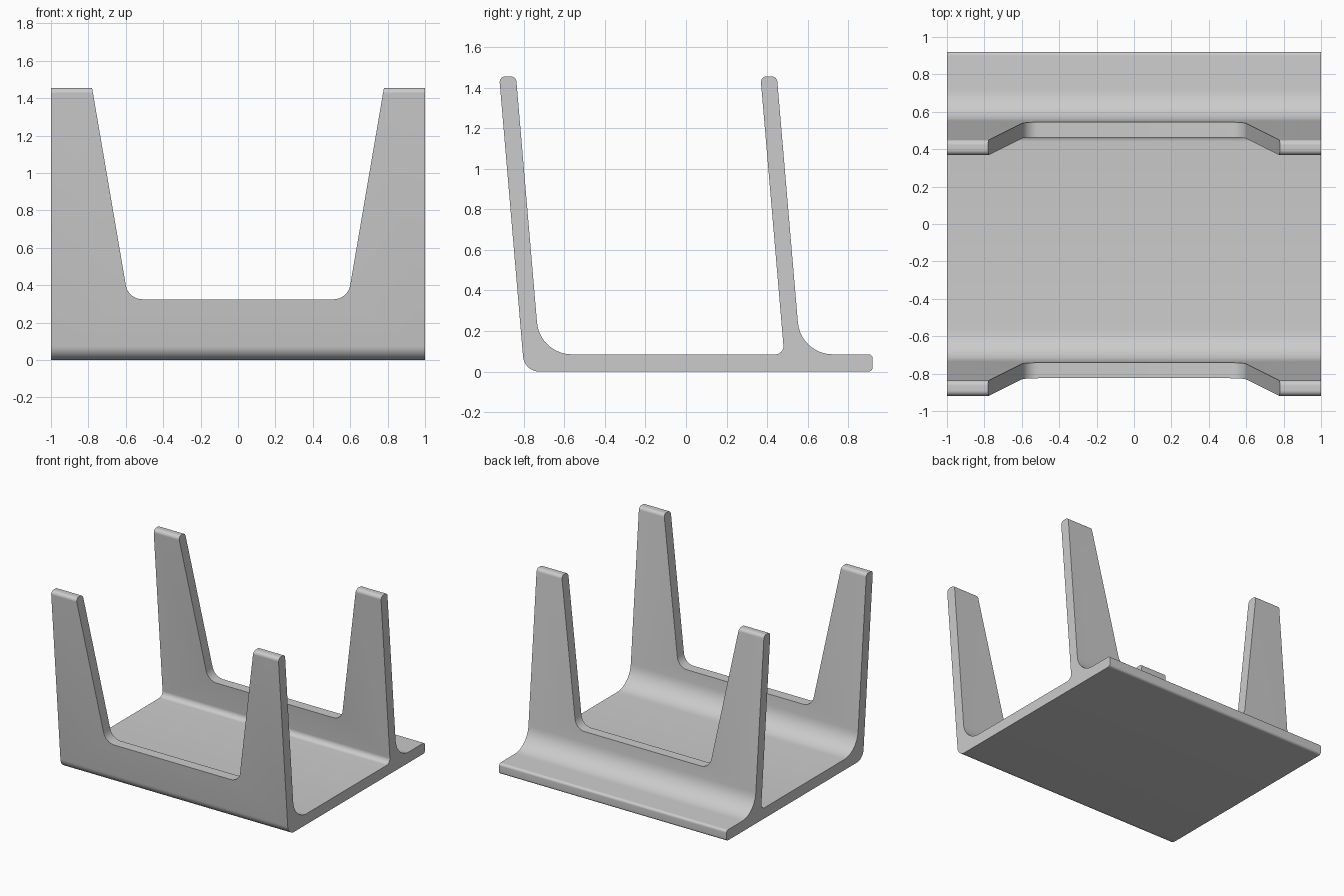
import bpy, bmesh, math
from mathutils import Vector

cube = bpy.data.objects.get("Cube")
if cube:
    bpy.data.objects.remove(cube, do_unlink=True)


def rounded(corners, steps=10):
    """Fillet every (u, v, radius) corner of a closed outline."""
    points = []
    for i, (u, v, radius) in enumerate(corners):
        here = Vector((u, v))
        if radius == 0:
            points.append(here)
            continue
        a = (Vector(corners[i - 1][:2]) - here).normalized()
        b = (Vector(corners[(i + 1) % len(corners)][:2]) - here).normalized()
        half = a.angle(b) / 2
        centre = here + (a + b).normalized() * radius / math.sin(half)
        start = here + a * radius / math.tan(half) - centre
        end = here + b * radius / math.tan(half) - centre
        sweep = math.pi - 2 * half
        for k in range(steps + 1):
            t = k / steps
            points.append(centre + (start * math.sin((1 - t) * sweep)
                                    + end * math.sin(t * sweep)) / math.sin(sweep))
    return points


def prism(name, outline, place, depth):
    """Extrude an outline along the vector depth."""
    bm = bmesh.new()
    face = bm.faces.new([bm.verts.new(place(p)) for p in outline])
    grown = bmesh.ops.extrude_face_region(bm, geom=[face])["geom"]
    moved = [g for g in grown if isinstance(g, bmesh.types.BMVert)]
    bmesh.ops.translate(bm, verts=moved, vec=depth)
    bmesh.ops.recalc_face_normals(bm, faces=bm.faces)
    mesh = bpy.data.meshes.new(name)
    bm.to_mesh(mesh)
    bm.free()
    obj = bpy.data.objects.new(name, mesh)
    bpy.context.collection.objects.link(obj)
    return obj


# Base plate with two leaning walls, as one side profile (y, z, radius)
TOP, FLOOR = 1.455, 0.085
profile = [
    (-0.797, 0, 0.08), (0.92, 0, 0.02), (0.92, FLOOR, 0.02),
    (0.565, FLOOR, 0.172), (0.448, TOP, 0.028), (0.367, TOP, 0.028),
    (0.484, FLOOR, 0.04), (-0.721, FLOOR, 0.172),
    (-0.838, TOP, 0.028), (-0.921, TOP, 0.028),
]
bracket = prism("cradle_bracket", rounded(profile),
                lambda p: (-1, p.x, p.y), (2, 0, 0))

# Tapered opening that leaves a post at each end of both walls
opening = [(-0.587, 0.325, 0.09), (0.587, 0.325, 0.09),
           (0.822, 1.7, 0), (-0.822, 1.7, 0)]
cutter = prism("opening_cutter", rounded(opening),
               lambda p: (p.x, -1.2, p.y), (0, 2.4, 0))
cutter.hide_render = True

cut = bracket.modifiers.new("opening", "BOOLEAN")
cut.operation = "DIFFERENCE"
cut.solver = "EXACT"
cut.object = cutter
bpy.ops.object.select_all(action="DESELECT")
bracket.select_set(True)
bpy.context.view_layer.objects.active = bracket
bpy.ops.object.modifier_apply(modifier=cut.name)
bpy.data.objects.remove(cutter, do_unlink=True)

# Plain grey finish
grey = bpy.data.materials.new("light_grey")
grey.use_nodes = True
colour = (0.6, 0.6, 0.6, 1)
grey.diffuse_color = colour
grey.node_tree.nodes["Principled BSDF"].inputs["Base Color"].default_value = colour
bracket.data.materials.clear()
bracket.data.materials.append(grey)
bpy.ops.object.shade_smooth_by_angle(angle=math.radians(30))
